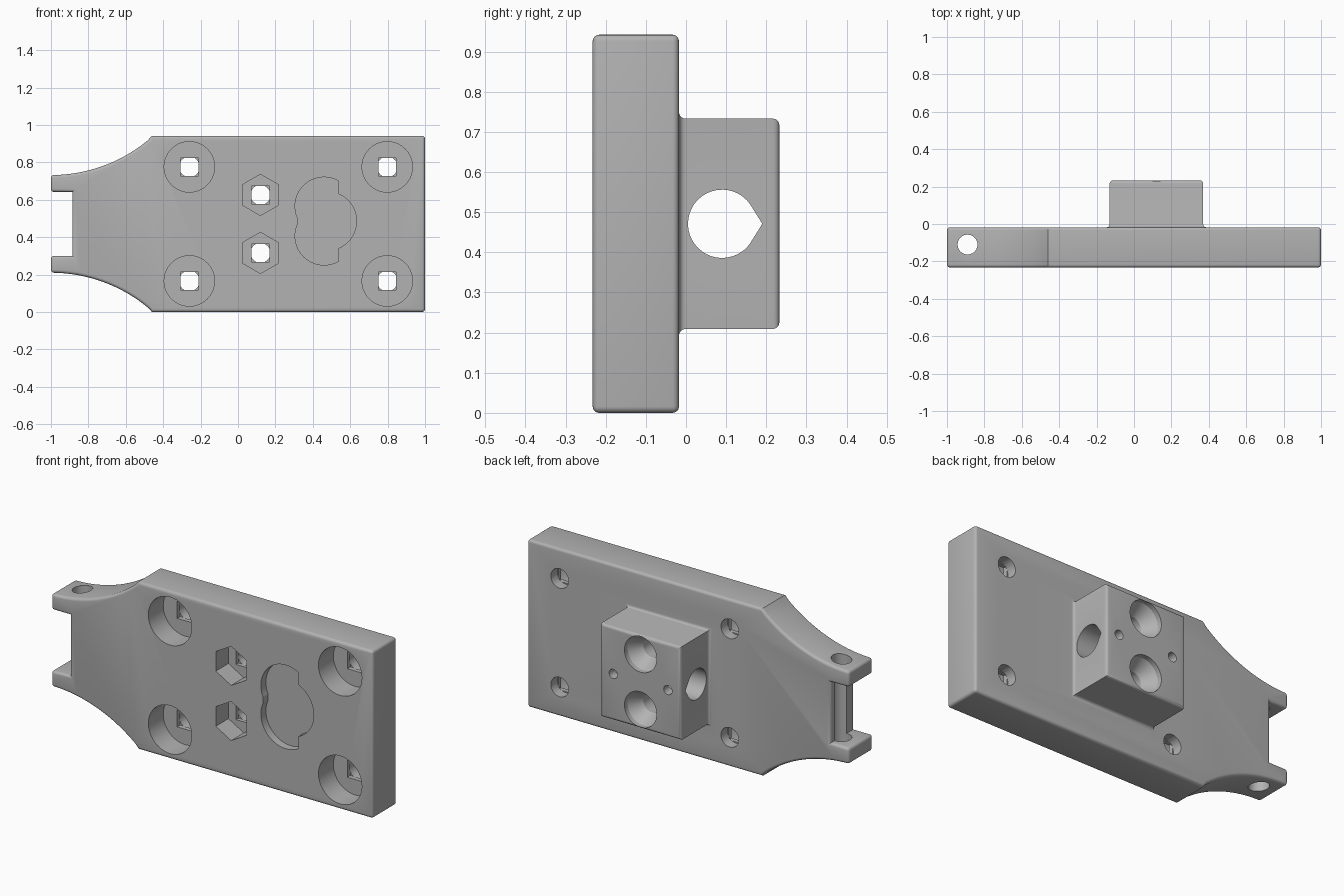
import bpy, bmesh, math

cube = bpy.data.objects.get("Cube")
if cube:
    bpy.data.objects.remove(cube, do_unlink=True)

grey = bpy.data.materials.new("plain grey")
grey.use_nodes = True
grey.diffuse_color = (0.45, 0.45, 0.45, 1)
grey.node_tree.nodes["Principled BSDF"].inputs["Base Color"].default_value = (0.45, 0.45, 0.45, 1)

FRONT, PLATE_BACK, BACK = -0.2325, -0.0175, 0.2325
HEIGHT, MID = 0.942, 0.471
ROUND = 0.016
PLACE = {"x": lambda u, v, w: (w, u, v),
         "y": lambda u, v, w: (u, w, v),
         "z": lambda u, v, w: (u, v, w)}


def arc(u, v, r, start=0, end=360, n=40, closed=False):
    """Points on a circle; closed arcs include the end point."""
    steps = n - 1 if closed else n
    angles = [math.radians(start + (end - start) * i / steps) for i in range(n)]
    return [(u + r * math.cos(a), v + r * math.sin(a)) for a in angles]


def rect(u0, u1, v0, v1):
    return [(u0, v0), (u1, v0), (u1, v1), (u0, v1)]


def loft(name, axis, layers, bevel=False):
    """Solid through a stack of (position along axis, profile) layers."""
    bm = bmesh.new()
    rings = [[bm.verts.new(PLACE[axis](u, v, w)) for u, v in pts] for w, pts in layers]
    n = len(rings[0])
    for a, b in zip(rings, rings[1:]):
        for i in range(n):
            j = (i + 1) % n
            bm.faces.new((a[i], a[j], b[j], b[i]))
    bm.faces.new(rings[0][::-1])
    bm.faces.new(rings[-1])
    bmesh.ops.recalc_face_normals(bm, faces=bm.faces)
    if bevel:
        edges = [e for e in bm.edges if e.calc_face_angle_signed() > math.radians(50)]
        bmesh.ops.bevel(bm, geom=edges, offset=ROUND, segments=4, profile=0.5,
                        affect="EDGES", clamp_overlap=True)
    mesh = bpy.data.meshes.new(name)
    bm.to_mesh(mesh)
    bm.free()
    obj = bpy.data.objects.new(name, mesh)
    bpy.context.collection.objects.link(obj)
    mesh.materials.append(grey)
    return obj


def combine(target, tool, operation="DIFFERENCE"):
    """Apply a boolean and remove the tool object."""
    tool.hide_render = True
    mod = target.modifiers.new("boolean", "BOOLEAN")
    mod.operation, mod.object, mod.solver = operation, tool, "EXACT"
    bpy.context.view_layer.objects.active = target
    bpy.ops.object.modifier_apply(modifier=mod.name)
    bpy.data.objects.remove(tool, do_unlink=True)


def cut(axis, start, end, pts):
    combine(bracket, loft("cutter", axis, [(start, pts), (end, pts)]))


# Plate with waisted end and two hinge arms
R = 0.814
lower = arc(-1, 0.21 - R, R, 90, 48.4, 20, True)
lower[-1] = (-0.46, 0)
upper = [(x, HEIGHT - z) for x, z in reversed(lower)]
outline = lower + [(1, 0), (1, HEIGHT)] + upper
outline += [(-1, 0.642), (-0.885, 0.642), (-0.885, 0.3), (-1, 0.3)]
bracket = loft("mounting_bracket", "y", [(FRONT, outline), (PLATE_BACK, outline)], True)

# Rear block with flared foot and rounded rim
steps = [math.radians(a) for a in (0, 22.5, 45, 67.5, 90)]
sections = [(PLATE_BACK - 0.03, -ROUND)]
sections += [(PLATE_BACK + ROUND * (1 - math.cos(a)), -ROUND * (1 - math.sin(a))) for a in steps]
sections += [(BACK - ROUND * (1 - math.sin(a)), ROUND * (1 - math.cos(a))) for a in steps]
block = loft("rear_block", "y", [
    (y, rect(-0.13 + d, 0.37 - d, MID - 0.262 + d, MID + 0.262 - d)) for y, d in sections])
combine(bracket, block, "UNION")

# Corner screw holes with deep counterbores
for x in (-0.26, 0.798):
    for z in (MID - 0.305, MID + 0.305):
        cut("y", -0.075, 0.1, arc(x, z, 0.055, n=32))
        cut("y", -0.4, -0.074, rect(x - 0.048, x + 0.048, z - 0.048, z + 0.048))
        cut("y", -0.4, -0.1, arc(x, z, 0.135))

# Nut traps in front, countersunk screw holes behind
for z in (MID - 0.155, MID + 0.155):
    x = 0.12
    cut("y", -0.1, 0.4, arc(x, z, 0.053, n=32))
    cut("y", -0.4, -0.099, rect(x - 0.048, x + 0.048, z - 0.048, z + 0.048))
    cut("y", -0.4, -0.12, arc(x, z, 0.11, 30, 390, 6))
    profile = [(0.12, 0.045), (0.205, 0.1), (0.4, 0.1)]
    combine(bracket, loft("countersink", "y", [(y, arc(x, z, r)) for y, r in profile]))

# Pilot holes in the block
for x in (-0.05, 0.29):
    cut("y", 0.1, 0.4, arc(x, MID, 0.026, n=24))

# Teardrop channel through the block
cut("x", -0.4, 0.6, arc(0.09, MID, 0.085, 35, 325, 40, True) + [(0.19, MID)])

# Hinge pin hole through both arms
cut("z", -0.2, 1.2, arc(-0.89, -0.11, 0.053))

# Shallow lobed recess in the front
floor = FRONT + 0.045
for z in (MID - 0.08, MID + 0.08):
    lobe = [(min(x, 0.545), v) for x, v in arc(0.46, z + 0.015, 0.155, 60, 300, 40, True)]
    cut("y", -0.4, floor, lobe)
cut("y", -0.4, floor, arc(0.476, MID + 0.015, 0.158))

# Smooth rounded surfaces, keep hard edges
bpy.ops.object.select_all(action="DESELECT")
bracket.select_set(True)
bpy.context.view_layer.objects.active = bracket
bpy.ops.object.shade_smooth_by_angle(angle=math.radians(30))
